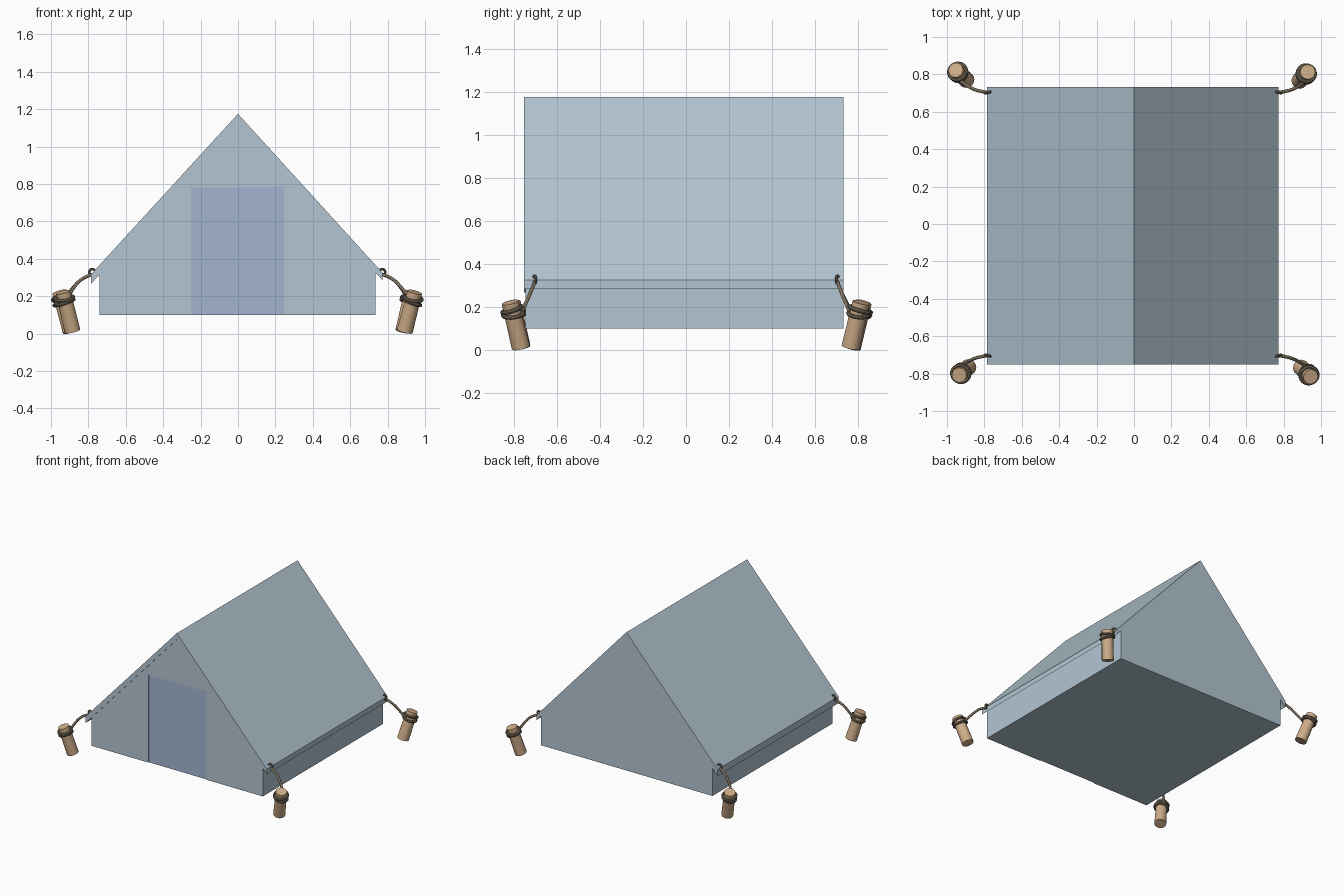
import bpy, bmesh, math
from mathutils import Vector

if "Cube" in bpy.data.objects:
    bpy.data.objects.remove(bpy.data.objects["Cube"])


def material(name, rgb):
    m = bpy.data.materials.new(name)
    m.diffuse_color = (*rgb, 1)
    m.use_nodes = True
    m.node_tree.nodes["Principled BSDF"].inputs["Base Color"].default_value = m.diffuse_color
    return m


CANVAS = material("canvas", (0.45, 0.56, 0.64))
DOOR = material("door_canvas", (0.37, 0.46, 0.64))
WOOD = material("wood", (0.62, 0.42, 0.25))
ROPE = material("rope", (0.20, 0.16, 0.11))


def extrude_profile(name, pts, y0, y1, mat):
    """Closed (x, z) outline swept from y0 to y1."""
    bm = bmesh.new()
    face = bm.faces.new([bm.verts.new((x, y0, z)) for x, z in pts])
    geo = bmesh.ops.extrude_face_region(bm, geom=[face])["geom"]
    bmesh.ops.translate(bm, vec=(0, y1 - y0, 0),
                        verts=[v for v in geo if isinstance(v, bmesh.types.BMVert)])
    bmesh.ops.recalc_face_normals(bm, faces=bm.faces)
    me = bpy.data.meshes.new(name)
    bm.to_mesh(me)
    bm.free()
    ob = bpy.data.objects.new(name, me)
    bpy.context.collection.objects.link(ob)
    me.materials.append(mat)
    return ob


def finish(name, mat):
    ob = bpy.context.object
    ob.name = name
    ob.data.materials.append(mat)
    bpy.ops.object.shade_smooth_by_angle(angle=math.radians(40))
    return ob


def torus(name, loc, axis, major, minor):
    bpy.ops.mesh.primitive_torus_add(
        location=loc, rotation=axis.to_track_quat('Z', 'Y').to_euler(),
        major_radius=major, minor_radius=minor, major_segments=20, minor_segments=8)
    return finish(name, ROPE)


# Tent body, and a front panel with the doorway cut out of it
extrude_profile("tent_body", [(-.74, .10), (.735, .10), (.735, .33), (0, 1.135), (-.74, .33)],
                -.735, .732, CANVAS)
extrude_profile("front_panel", [(-.74, .10), (-.25, .10), (-.25, .78), (.245, .785), (.245, .10),
                                (.735, .10), (.735, .33), (0, 1.135), (-.74, .33)],
                -.745, -.735, CANVAS)
extrude_profile("door_flap", [(-.25, .10), (.245, .10), (.245, .785), (-.25, .78)],
                -.739, -.735, DOOR)

# Roof sheet with slightly overhanging eaves
extrude_profile("roof", [(-.785, .267), (-.785, .318), (0, 1.175), (.773, .325),
                         (.773, .285), (0, 1.125)], -.752, .732, CANVAS)

# Pegs with rope coils, guy ropes and eave rings at the four corners
corners = {  # peg foot (x, y), peg head (x, y)
    "front_left": ((-.885, -.765), (-.935, -.808)),
    "front_right": ((.892, -.767), (.945, -.817)),
    "back_left": ((-.895, .770), (-.953, .823)),
    "back_right": ((.884, .765), (.929, .813)),
}
for corner, (foot, head) in corners.items():
    a, b = Vector((*foot, .013)), Vector((*head, .222))
    axis = (b - a).normalized()
    sx, sy = math.copysign(1, a.x), math.copysign(1, a.y)

    bpy.ops.mesh.primitive_cone_add(
        vertices=16, radius1=.043, radius2=.040, depth=(b - a).length,
        location=(a + b) / 2, rotation=axis.to_track_quat('Z', 'Y').to_euler())
    finish(corner + "_peg", WOOD)

    # Two slightly skewed turns of rope
    for i, (t, skew) in enumerate(((.74, .12), (.84, -.08))):
        torus(f"{corner}_coil_{i}", a.lerp(b, t),
              (axis + Vector((skew * sx, -skew * sy, 0))).normalized(), .047, .010)

    # Ring through the eave
    ring = Vector((.775 * sx - .004, .703 * sy, .328))
    torus(corner + "_ring", ring, Vector((.3 * sx, sy, 0)), .017, .007)

    # Sagging guy rope
    end = a.lerp(b, .80) + Vector((-.01 * sx, .045 * -sy, 0))
    path = [ring + Vector((0, 0, -.012)), ring + Vector((.045 * sx, .006 * sy, -.025)),
            ring + Vector((.10 * sx, .025 * sy, -.075)), end]
    cu = bpy.data.curves.new(corner + "_guy_rope", 'CURVE')
    cu.dimensions = '3D'
    cu.bevel_depth = .009
    cu.bevel_resolution = 2
    cu.use_fill_caps = True
    sp = cu.splines.new('NURBS')
    sp.points.add(len(path) - 1)
    for p, co in zip(sp.points, path):
        p.co = (*co, 1)
    sp.use_endpoint_u = True
    sp.order_u = 3
    cu.materials.append(ROPE)
    bpy.context.collection.objects.link(bpy.data.objects.new(corner + "_guy_rope", cu))
